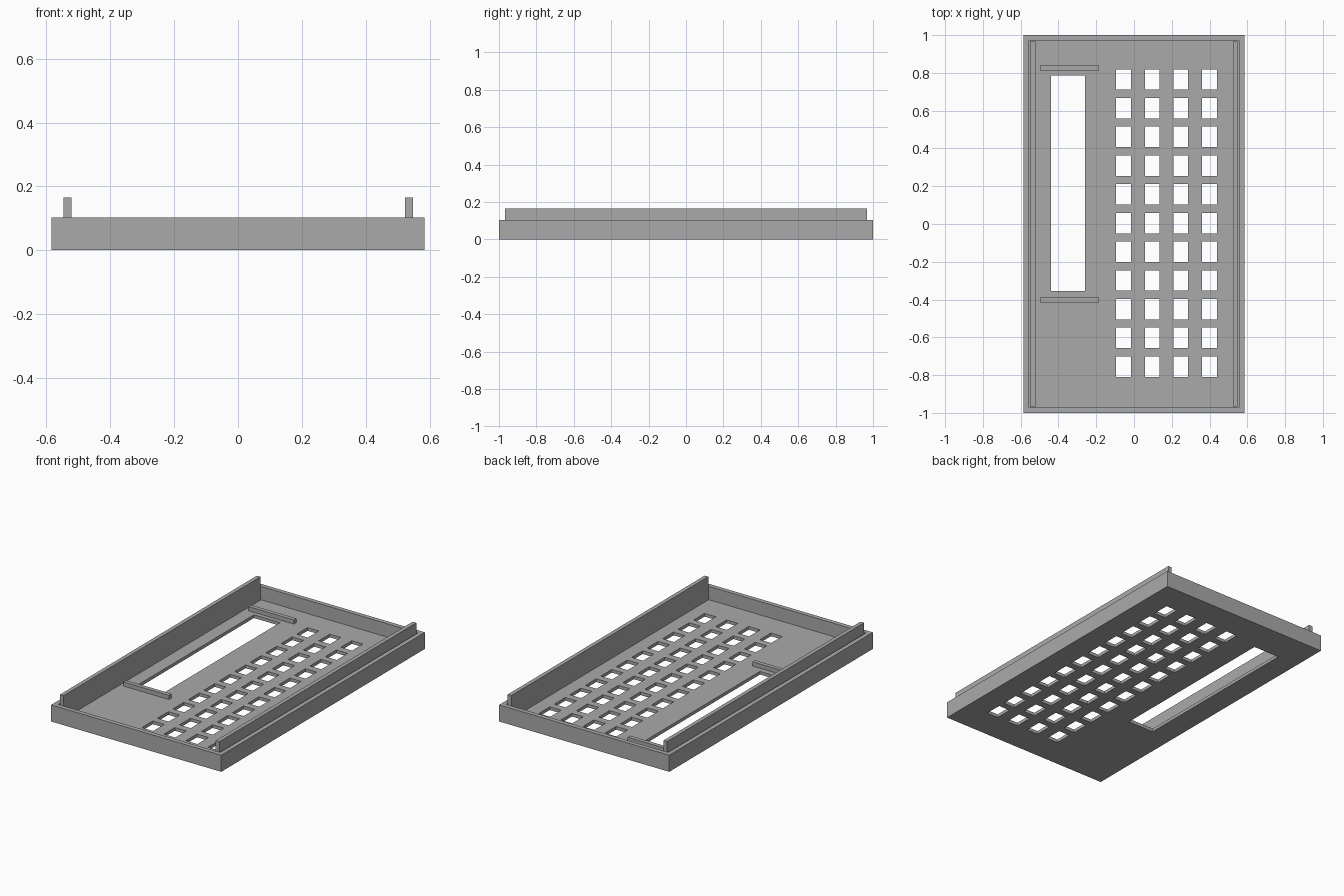
import bpy
import bmesh
from mathutils import Matrix, Vector

if "Cube" in bpy.data.objects:
    bpy.data.objects.remove(bpy.data.objects["Cube"], do_unlink=True)

grey = bpy.data.materials.new("plain grey")
grey.use_nodes = True
grey.diffuse_color = (0.4, 0.4, 0.4, 1)
grey.node_tree.nodes["Principled BSDF"].inputs["Base Color"].default_value = (0.4, 0.4, 0.4, 1)


def boxes(name, spans):
    """One object of boxes, each given by its lowest and highest corner."""
    bm = bmesh.new()
    for low, high in spans:
        low, high = Vector(low), Vector(high)
        place = Matrix.Translation((low + high) / 2) @ Matrix.Diagonal((*(high - low), 1))
        bmesh.ops.create_cube(bm, size=1, matrix=place)
    mesh = bpy.data.meshes.new(name)
    bm.to_mesh(mesh)
    bm.free()
    mesh.materials.append(grey)
    obj = bpy.data.objects.new(name, mesh)
    bpy.context.collection.objects.link(obj)
    return obj


def cut(target, cutter):
    """Subtract the cutter, apply the result and remove the cutter."""
    cutter.hide_render = True
    mod = target.modifiers.new("cut", 'BOOLEAN')
    mod.operation = 'DIFFERENCE'
    mod.solver = 'EXACT'
    mod.object = cutter
    bpy.context.view_layer.objects.active = target
    bpy.ops.object.modifier_apply(modifier=mod.name)
    bpy.data.objects.remove(cutter, do_unlink=True)


HALF_X, HALF_Y, RIM, FLOOR = 0.585, 1.0, 0.103, 0.02
WALL = 0.028

# Open tray: a block with its inside hollowed out
tray = boxes("tray", [((-HALF_X, -HALF_Y, 0), (HALF_X, HALF_Y, RIM))])
cut(tray, boxes("tray_cavity", [((WALL - HALF_X, WALL - HALF_Y, FLOOR),
                                 (HALF_X - WALL, HALF_Y - WALL, 1))]))

# Long display window and the grid of key holes through the floor
openings = [((-0.44, -0.355, -1), (-0.26, 0.785, 0.06))]
for column in range(4):
    for row in range(11):
        x = -0.056 + column * 0.152
        y = -0.755 + row * 0.152
        openings.append(((x - 0.039, y - 0.054, -1), (x + 0.039, y + 0.054, 0.06)))
cut(tray, boxes("floor_openings", openings))

# Tall rails standing just inside the long walls
for name, x in (("right_rail", -0.5345), ("left_rail", 0.5365)):
    boxes(name, [((x - 0.0125, -0.967, FLOOR), (x + 0.0125, 0.967, 0.165))])

# Low bars across both ends of the window
for name, y in (("front_window_bar", -0.402), ("back_window_bar", 0.825)):
    boxes(name, [((-0.497, y - 0.013, FLOOR), (-0.185, y + 0.013, 0.046))])
